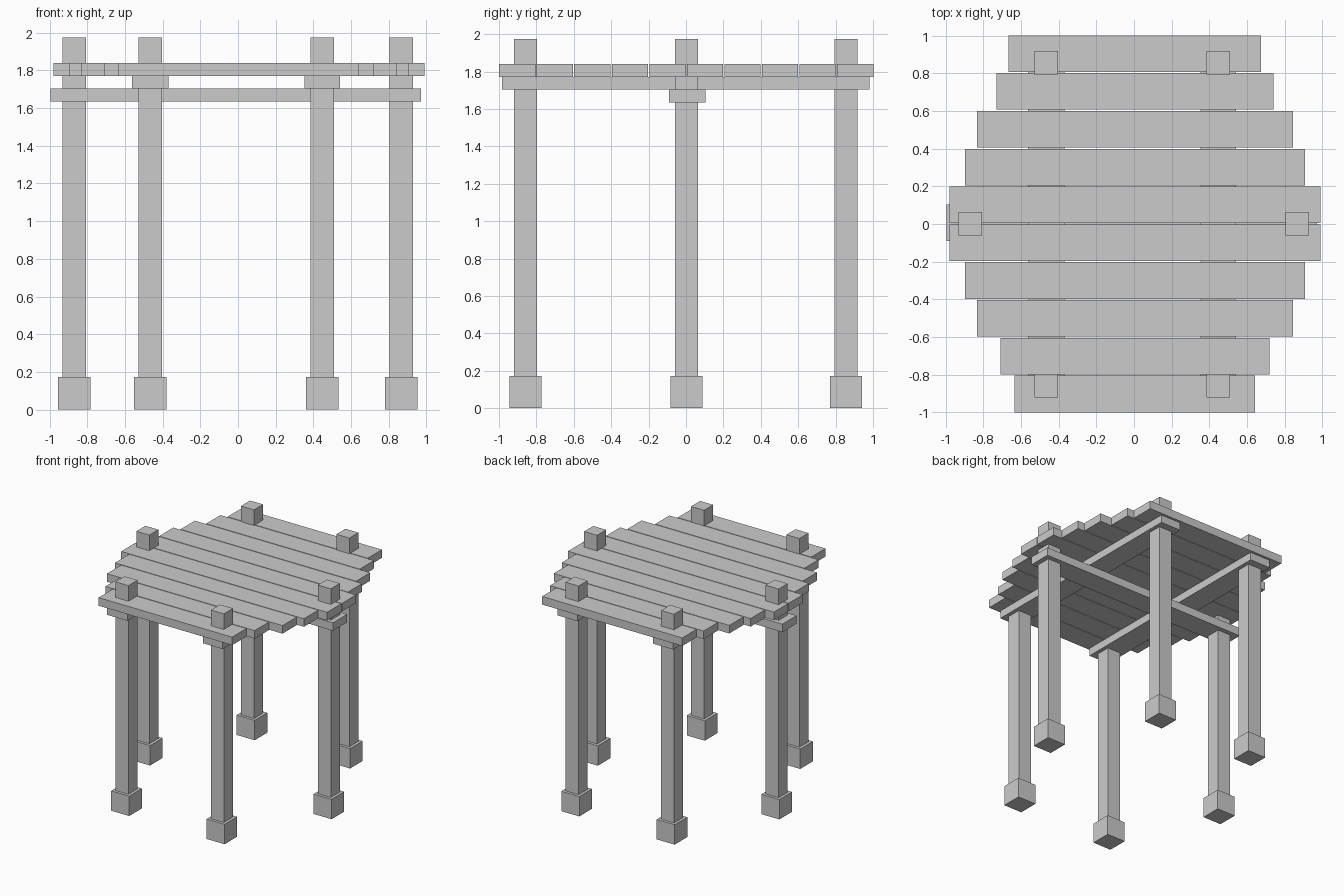
import bpy

if "Cube" in bpy.data.objects:
    bpy.data.objects.remove(bpy.data.objects["Cube"])


def box(name, x, y, z):
    """Axis-aligned box from (min, max) ranges."""
    bpy.ops.mesh.primitive_cube_add(
        size=1, location=[(r[0] + r[1]) / 2 for r in (x, y, z)])
    ob = bpy.context.object
    ob.name = name
    ob.scale = [r[1] - r[0] for r in (x, y, z)]
    bpy.ops.object.transform_apply(location=False, rotation=False, scale=True)
    return ob


def around(c, half):
    return (c - half, c + half)


# Six posts, each standing in a square footing
posts = {
    "front_left": (-0.465, -0.858), "front_right": (0.447, -0.858),
    "back_left": (-0.465, 0.855), "back_right": (0.447, 0.855),
    "side_left": (-0.868, 0.002), "side_right": (0.867, 0.002),
}
for name, (x, y) in posts.items():
    box(name + "_post", around(x, 0.062), around(y, 0.062), (0.1, 1.975))
    box(name + "_footing", around(x, 0.086), around(y, 0.086), (0, 0.172))

# Two long beams under the deck, and one cross beam below them
box("left_beam", (-0.563, -0.37), (-0.983, 0.98), (1.704, 1.77))
box("right_beam", (0.352, 0.542), (-0.983, 0.98), (1.704, 1.77))
box("cross_beam", (-0.994, 0.971), (-0.09, 0.104), (1.635, 1.704))

# Roof planks from front to back, stepped to a hexagonal outline
half_lengths = [0.638, 0.713, 0.839, 0.903, 0.984,
                0.984, 0.903, 0.839, 0.734, 0.67]
for i, half in enumerate(half_lengths):
    y = -0.902 + i * 0.2007
    box(f"roof_plank_{i + 1}", around(0.005, half), around(y, 0.097), (1.77, 1.84))
